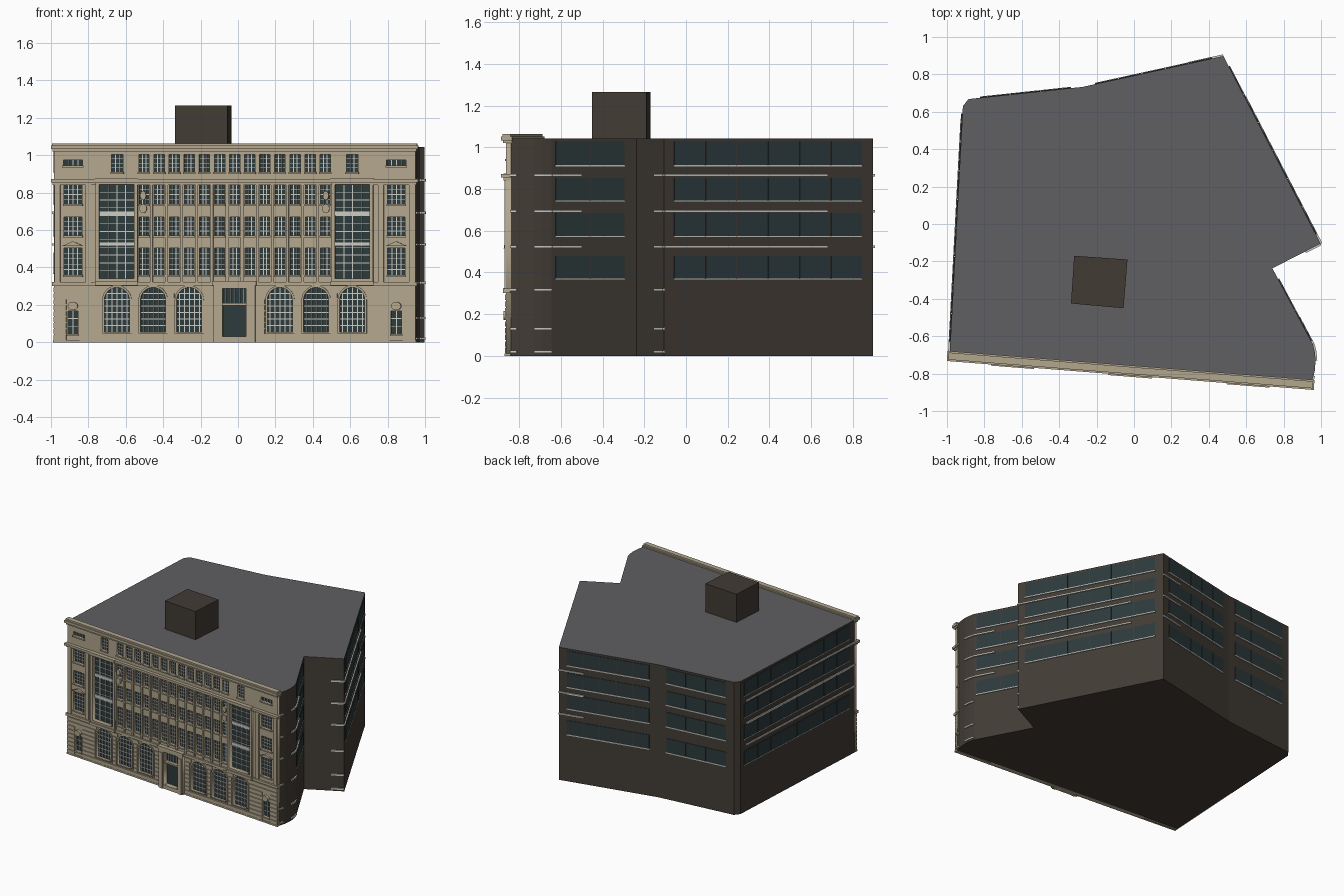
import bpy, bmesh, math
from mathutils import Matrix, Vector

if "Cube" in bpy.data.objects:
    bpy.data.objects.remove(bpy.data.objects["Cube"])


def mat(name, rgb):
    m = bpy.data.materials.new(name)
    m.diffuse_color = (*rgb, 1)
    m.use_nodes = True
    m.node_tree.nodes["Principled BSDF"].inputs["Base Color"].default_value = m.diffuse_color
    return m


STONE = mat("pale_stone", (0.45, 0.385, 0.275))
BROWN = mat("dark_brown_wall", (0.054, 0.044, 0.035))
ROOF = mat("grey_roof", (0.115, 0.115, 0.122))
GLASS = mat("dark_glass", (0.026, 0.042, 0.045))
WHITE = mat("white_trim", (0.60, 0.60, 0.56))

# facade frame: local x along the front, -y outwards, origin under the door
FACADE = Matrix.Translation((-0.018, -0.786, 0)) @ Matrix.Rotation(-0.0787, 4, 'Z')
HALF = 0.97


def add_mesh(name, bm, *mats):
    bmesh.ops.recalc_face_normals(bm, faces=bm.faces)
    me = bpy.data.meshes.new(name)
    bm.to_mesh(me)
    bm.free()
    for m in mats:
        me.materials.append(m)
    ob = bpy.data.objects.new(name, me)
    bpy.context.collection.objects.link(ob)
    return ob


def boxes(name, items, material, frame=FACADE):
    """items: (x0, x1, y0, y1, z0, z1), optionally with their own frame."""
    bm = bmesh.new()
    for it in items:
        x0, x1, y0, y1, z0, z1 = it[:6]
        fr = it[6] if len(it) > 6 else frame
        m = Matrix.Translation(((x0 + x1) / 2, (y0 + y1) / 2, (z0 + z1) / 2)) \
            @ Matrix.Diagonal((x1 - x0, y1 - y0, z1 - z0, 1))
        bmesh.ops.create_cube(bm, size=1, matrix=fr @ m)
    return add_mesh(name, bm, material)


def slab(name, loops, y0, y1, material):
    """Flat plate in the facade plane; nested loops become holes."""
    cu = bpy.data.curves.new(name, 'CURVE')
    cu.dimensions, cu.fill_mode, cu.extrude = '2D', 'BOTH', (y1 - y0) / 2
    for pts in loops:
        sp = cu.splines.new('POLY')
        sp.points.add(len(pts) - 1)
        for p, (x, z) in zip(sp.points, pts):
            p.co = (x, z, 0, 1)
        sp.use_cyclic_u = True
    tmp = bpy.data.objects.new(name + "_tmp", cu)
    bpy.context.collection.objects.link(tmp)
    dg = bpy.context.evaluated_depsgraph_get()
    me = bpy.data.meshes.new_from_object(tmp.evaluated_get(dg))
    bm = bmesh.new()
    bm.from_mesh(me)
    bpy.data.objects.remove(tmp)
    bmesh.ops.remove_doubles(bm, verts=bm.verts, dist=1e-5)
    bm.transform(FACADE @ Matrix.Translation((0, (y0 + y1) / 2, 0)) @ Matrix.Rotation(math.pi / 2, 4, 'X'))
    for f in bm.faces:
        f.material_index = 0
    return add_mesh(name, bm, material)


def rect(c, h, z0, z1):
    return [(c - h, z0), (c + h, z0), (c + h, z1), (c - h, z1)]


def arch(c, r, z0, zs, n=14):
    return [(c - r, z0), (c + r, z0)] + [(c + r * math.cos(math.pi * i / n), zs + r * math.sin(math.pi * i / n))
                                         for i in range(n + 1)]


def oval(c, z, rx, rz, n=14):
    return [(c + rx * math.cos(2 * math.pi * i / n), z + rz * math.sin(2 * math.pi * i / n)) for i in range(n)]


# ---- list of facade windows: centre, half width, bottom, top, columns, rows
PITCH = 0.081
wins = []
for k in range(-6, 7):
    wins.append((k * PITCH, 0.028, 0.91, 1.005, 3, 4))
    for z0, z1, rows in ((0.74, 0.84, 4), (0.57, 0.67, 4), (0.36, 0.505, 5)):
        wins.append((k * PITCH, 0.026, z0, z1, 3, rows))
for s in (-1, 1):
    wins.append((s * 0.63, 0.031, 0.91, 1.005, 3, 4))
    wins.append((s * 0.867, 0.052, 0.945, 0.975, 4, 1))
    for z0, z1, rows in ((0.74, 0.84, 4), (0.57, 0.67, 4), (0.36, 0.505, 5)):
        wins.append((s * 0.867, 0.048, z0, z1, 4, rows))
    wins.append((s * 0.632, 0.093, 0.34, 0.845, 4, 12))
    wins.append((s * 0.867, 0.028, 0.045, 0.168, 2, 3))
ARCHES = [s * o for s in (-1, 1) for o in (0.243, 0.437, 0.631)]
AR, AZ, AS = 0.067, 0.056, 0.226
DOOR = rect(0, 0.064, 0.03, 0.288)

# ---- pierced stone front and the glass behind it
holes = [rect(*w[:4]) for w in wins] + [arch(c, AR, AZ, AS) for c in ARCHES] + [DOOR]
slab("front_wall", [rect(0, HALF, 0, 1.04)] + holes, 0, 0.026, STONE)
boxes("front_glass", [(-HALF + 0.01, HALF - 0.01, 0.014, 0.024, 0.02, 1.03)], GLASS)

# ---- white glazing bars
bars = []
B = 0.0024
for c, h, z0, z1, cols, rows in wins:
    for i in range(1, cols):
        x = c - h + 2 * h * i / cols
        bars.append((x - B, x + B, 0.008, 0.015, z0, z1))
    for j in range(1, rows):
        z = z0 + (z1 - z0) * j / rows
        bars.append((c - h, c + h, 0.009, 0.015, z - B * 0.8, z + B * 0.8))
    if h > 0.08:    # spandrels of the tall bays
        for z in (0.525, 0.69):
            bars.append((c - h, c + h, 0.005, 0.015, z - 0.011, z + 0.011))
for c in ARCHES:
    for i in range(-2, 3):
        x = i * AR / 2.5
        bars.append((c + x - B, c + x + B, 0.008, 0.015, AZ, AS + math.sqrt(AR * AR - x * x)))
    for z in (0.09, 0.125, 0.16, 0.195, 0.228, 0.26):
        w = math.sqrt(AR ** 2 - max(0, z - AS) ** 2)
        bars.append((c - w, c + w, 0.009, 0.015, z - B, z + B))
for i in range(-2, 3):
    bars.append((i * 0.024 - B, i * 0.024 + B, 0.008, 0.015, 0.21, 0.288))
boxes("glazing_bars", bars, WHITE)

# ---- rusticated ground floor: raised courses broken by the openings
courses = []
for i in range(9):
    z0 = 0.012 + i * 0.032
    z1 = z0 + 0.026
    gaps = [(-0.113, 0.113)]
    for c in ARCHES:
        d = max(0, z0 - AS)
        if z1 > AZ and d < AR + 0.014:
            w = math.sqrt((AR + 0.014) ** 2 - d * d)
            gaps.append((c - w, c + w))
    for s in (-1, 1):
        if 0.03 < z1 and z0 < 0.22:
            gaps.append((s * 0.867 - 0.036, s * 0.867 + 0.036))
    x = -HALF
    for a, b in sorted(gaps) + [(HALF, HALF)]:
        if a - x > 0.004:
            courses.append((x, a, -0.007, 0.002, z0, z1))
        x = b
boxes("stone_courses", courses, STONE)
for c in ARCHES:
    slab("arch_surround", [arch(c, AR + 0.011, AZ - 0.008, AS), arch(c, AR, AZ, AS)], -0.008, 0.002, STONE)

# ---- cornices, string course and parapet
boxes("cornices", [
    (-HALF - 0.006, HALF + 0.006, -0.014, 0.026, 1.02, 1.035),
    (-HALF - 0.014, HALF + 0.014, -0.024, 0.03, 1.033, 1.052),
    (-HALF - 0.008, HALF + 0.008, -0.016, 0.022, 1.05, 1.064),
    (-HALF - 0.014, HALF + 0.014, -0.024, 0.02, 0.855, 0.873),
    (-HALF - 0.006, HALF + 0.006, -0.012, 0.02, 0.842, 0.857),
    (-HALF - 0.008, HALF + 0.008, -0.014, 0.02, 0.302, 0.322),
    (-HALF - 0.003, HALF + 0.003, -0.009, 0.02, 0.0, 0.012)], STONE)

# ---- pilasters between windows, and sills
pil = [((k + 0.5) * PITCH - 0.007, (k + 0.5) * PITCH + 0.007, -0.009, 0.002, 0.322, 0.845) for k in range(-7, 7)]
for s in (-1, 1):
    for o in (0.785, 0.95):
        pil.append((s * o - 0.015, s * o + 0.015, -0.008, 0.002, 0.322, 0.845))
boxes("pilasters", pil, STONE)
boxes("window_sills", [(c - h - 0.005, c + h + 0.005, -0.01, 0.006, z0 - 0.01, z0)
                       for c, h, z0, z1, n, r in wins if h < 0.08], STONE)

# ---- tall bay surrounds, pediments, oval ornaments
for s in (-1, 1):
    c = s * 0.632
    slab("bay_surround", [rect(c, 0.112, 0.315, 0.862), rect(c, 0.093, 0.34, 0.845)], -0.02, 0.002, STONE)
    boxes("bay_ledge", [(c - 0.115, c + 0.115, -0.03, 0, 0.305, 0.326),
                        (c - 0.115, c + 0.115, -0.03, 0, 0.852, 0.875)], STONE)
    e = s * 0.867
    slab("window_pediment", [[(e - 0.06, 0.514), (e + 0.06, 0.514), (e, 0.54)]], -0.016, 0.002, STONE)
    slab("oval_ornament", [oval(e, 0.194, 0.027, 0.022)], -0.02, 0.002, STONE)
    slab("cartouche", [oval(s * 0.49, 0.785, 0.016, 0.024), oval(s * 0.49, 0.715, 0.02, 0.024)], -0.018, 0.002, STONE)

# ---- entrance
slab("door_surround", [rect(0, 0.112, 0, 0.31), DOOR], -0.024, 0.002, STONE)
boxes("door_trim", [(-0.118, 0.118, -0.031, 0, 0.305, 0.328), (-0.064, 0.064, -0.012, 0.015, 0.198, 0.211),
                    (-0.1, -0.072, -0.03, 0, 0, 0.28), (0.072, 0.1, -0.03, 0, 0, 0.28),
                    (-0.064, 0.064, -0.01, 0.02, 0, 0.03)], STONE)

# ---- main block, counter-clockwise footprint
PLAN = [(-.985, -.685), (.95, -.842), (.966, -.79), (.971, -.73), (.967, -.685), (.957, -.645), (.74, -.237),
        (.998, -.105), (.478, .898), (-.275, .733), (-.885, .668), (-.915, .63)]


def prism(name, plan, z0, z1, top):
    bm = bmesh.new()
    base = bm.faces.new([bm.verts.new((x, y, z0)) for x, y in plan])
    ext = bmesh.ops.extrude_face_region(bm, geom=[base])['geom']
    bmesh.ops.translate(bm, vec=(0, 0, z1 - z0), verts=[v for v in ext if isinstance(v, bmesh.types.BMVert)])
    for f in bm.faces:
        f.material_index = int(all(v.co.z > z1 - 1e-4 for v in f.verts))
    return add_mesh(name, bm, BROWN, top)


prism("main_block", PLAN, 0, 1.043, ROOF)
prism("roof_house", [(-.337, -.425), (-.056, -.45), (-.035, -.19), (-.32, -.17)], 1.04, 1.265, BROWN)

# ---- window strips, sills and bands on the other walls
panes, trims = [], []


def wall(i):
    p, q = Vector(PLAN[i]), Vector(PLAN[(i + 1) % len(PLAN)])
    d = q - p
    return d.length, Matrix.Translation((p.x, p.y, 0)) @ Matrix.Rotation(math.atan2(d.y, d.x), 4, 'Z')


def strip(i, a, b, n):
    L, fr = wall(i)
    w = (b - a) * L / n
    for z0, z1 in ((0.915, 1.027), (0.745, 0.852), (0.575, 0.685), (0.372, 0.48)):
        for k in range(n):
            x = a * L + k * w
            panes.append((x + 0.003, x + w - 0.003, -0.004, 0.002, z0, z1, fr))
        trims.append((a * L, b * L, -0.007, 0.002, z0 - 0.008, z0, fr))


def band(i, a, b, levels):
    L, fr = wall(i)
    for z in levels:
        trims.append((a * L, b * L, -0.009, 0.002, z - 0.006, z + 0.006, fr))


HIGH, LOW = (0.867, 0.693, 0.523), (0.318, 0.13, 0.02)
strip(5, 0.04, 0.86, 2)
strip(7, 0.045, 0.945, 6)
strip(8, 0.08, 0.91, 5)
strip(9, 0.1, 0.9, 3)
strip(11, 0.03, 0.96, 8)
band(1, 0, 0.6, HIGH + LOW)
for i in (3, 4):
    band(i, 0, 1, HIGH + LOW)
band(5, 0, 0.35, HIGH)
band(6, 0.68, 1, HIGH + LOW)
band(7, 0, 0.78, HIGH)
band(8, 0, 0.25, HIGH)
band(11, 0.05, 1, HIGH)
boxes("side_windows", panes, GLASS)
boxes("side_sills_and_bands", trims, WHITE)
